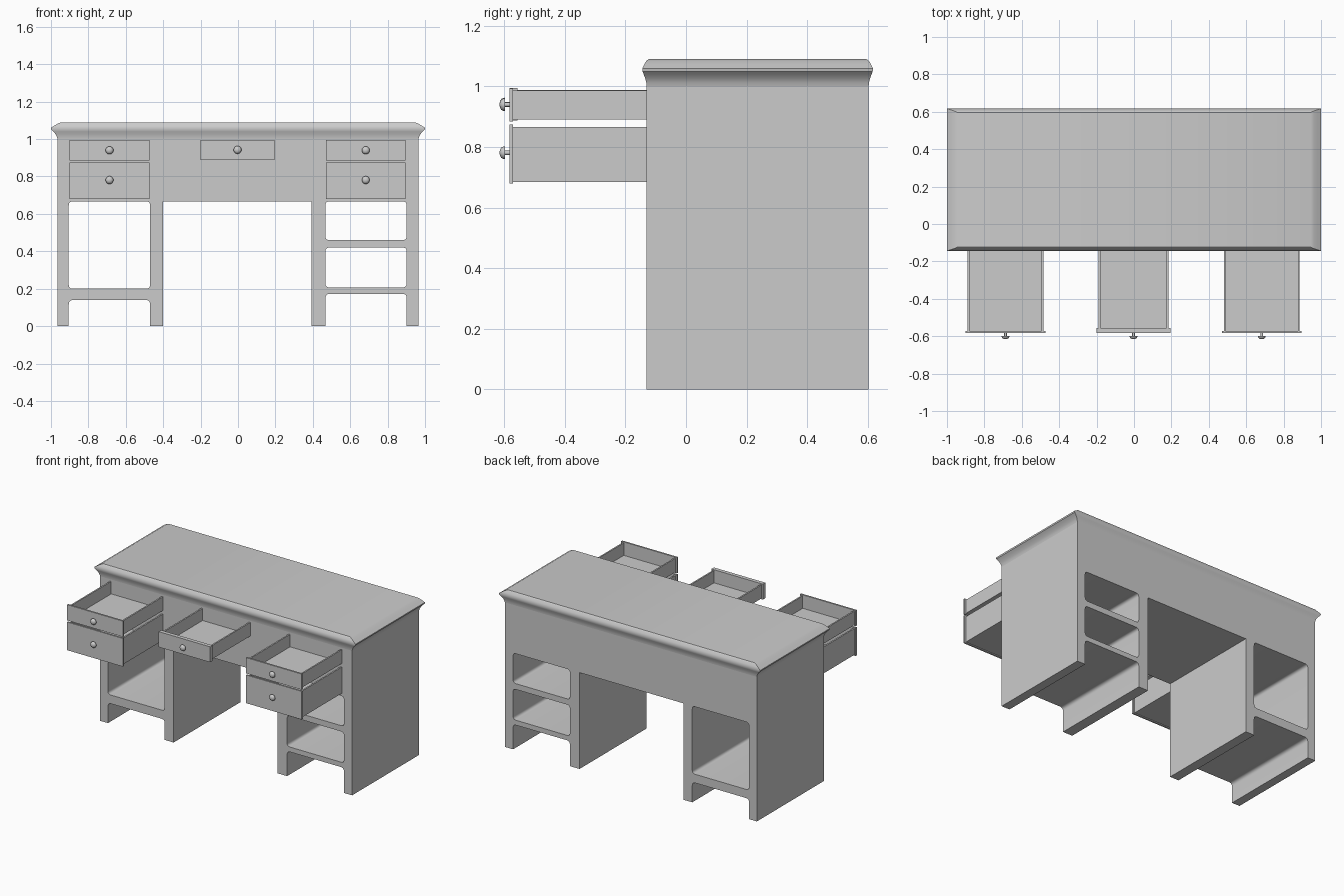
import bpy, bmesh, math
from mathutils import Vector, Matrix

if "Cube" in bpy.data.objects:
    bpy.data.objects.remove(bpy.data.objects["Cube"])

grey = bpy.data.materials.new("plain grey")
grey.diffuse_color = (0.6, 0.6, 0.6, 1)
grey.use_nodes = True
grey.node_tree.nodes["Principled BSDF"].inputs["Base Color"].default_value = grey.diffuse_color
Y0, Y1 = -0.13, 0.603            # front and back of the desk body
YC = (Y0 + Y1) / 2


def finish(name, bm, angle=None):
    bmesh.ops.recalc_face_normals(bm, faces=bm.faces)
    me = bpy.data.meshes.new(name)
    bm.to_mesh(me)
    bm.free()
    me.materials.append(grey)
    ob = bpy.data.objects.new(name, me)
    bpy.context.collection.objects.link(ob)
    if angle:
        bpy.ops.object.select_all(action='DESELECT')
        ob.select_set(True)
        bpy.context.view_layer.objects.active = ob
        bpy.ops.object.shade_smooth_by_angle(angle=math.radians(angle))
    return ob


def rounded(points):
    """Outline with rounded corners; each point is (x, z, radius)."""
    out = []
    for i, (x, z, r) in enumerate(points):
        p = Vector((x, z))
        if r == 0:
            out.append(p)
            continue
        a = Vector(points[i - 1][:2]) - p
        b = Vector(points[(i + 1) % len(points)][:2]) - p
        a, b = p + a.normalized() * r, p + b.normalized() * r
        for k in range(6):
            t = k / 5
            out.append(a * (1 - t) ** 2 + p * 2 * t * (1 - t) + b * t * t)
    return out


def opening(x0, x1, z0, z1, r=0.022):
    return [(x0, z0, r), (x1, z0, r), (x1, z1, r), (x0, z1, r)]


# Body: front outline with shelf openings, extruded front to back
R = 0.025
outline = [(-.965, 0, 0), (-.905, 0, 0), (-.905, .14, R), (-.47, .14, R),
           (-.47, 0, 0), (-.402, 0, 0), (-.402, .667, 0), (.393, .667, 0),
           (.393, 0, 0), (.467, 0, 0), (.467, .173, R), (.902, .173, R),
           (.902, 0, 0), (.965, 0, 0), (.965, 1, 0), (-.965, 1, 0)]
loops = [outline,
         opening(-.905, -.47, .20, .667),
         opening(.467, .902, .207, .42),
         opening(.467, .902, .46, .667)]
cu = bpy.data.curves.new("body_outline", 'CURVE')
cu.dimensions = '2D'
cu.fill_mode = 'BOTH'
cu.extrude = (Y1 - Y0) / 2
for loop in loops:
    pts = rounded(loop)
    sp = cu.splines.new('POLY')
    sp.points.add(len(pts) - 1)
    for q, p in zip(sp.points, pts):
        q.co = (p.x, p.y, 0, 1)
    sp.use_cyclic_u = True
tmp = bpy.data.objects.new("body_outline", cu)
bpy.context.collection.objects.link(tmp)
bpy.context.view_layer.update()
me = bpy.data.meshes.new_from_object(tmp.evaluated_get(bpy.context.evaluated_depsgraph_get()))
bpy.data.objects.remove(tmp)
bm = bmesh.new()
bm.from_mesh(me)
bmesh.ops.remove_doubles(bm, verts=bm.verts, dist=1e-5)
bm.transform(Matrix.Translation((0, YC, 0)) @ Matrix.Rotation(math.pi / 2, 4, 'X'))
finish("desk_body", bm, 30)

# Top: moulded slab lofted from rectangles (half width, half depth, height)
profile = [(.965, .3665, 1.0), (.968, .3675, 1.012), (.975, .371, 1.026),
           (.987, .376, 1.04), (.998, .380, 1.050), (1.0, .3805, 1.060),
           (.980, .374, 1.073), (.962, .368, 1.084), (.945, .360, 1.090)]
bm = bmesh.new()
rings = [[bm.verts.new((sx * hx, YC + sy * hy, z))
          for sx, sy in ((-1, -1), (1, -1), (1, 1), (-1, 1))] for hx, hy, z in profile]
for a, b in zip(rings, rings[1:]):
    for i in range(4):
        j = (i + 1) % 4
        bm.faces.new((a[i], a[j], b[j], b[i]))
bm.faces.new(rings[0][::-1])
bm.faces.new(rings[-1])
finish("desk_top", bm, 35)


def add_box(bm, x0, x1, y0, y1, z0, z1):
    m = Matrix.Translation(((x0 + x1) / 2, (y0 + y1) / 2, (z0 + z1) / 2))
    bmesh.ops.create_cube(bm, size=1, matrix=m @ Matrix.Diagonal((x1 - x0, y1 - y0, z1 - z0, 1)))


def drawer(name, x0, x1, z0, z1, knob_z=None, front=0.012):
    # Tray with front plate
    bm = bmesh.new()
    t, yf, yb = 0.01, -0.583, Y0 + 0.008
    a, b, lo, hi = x0 + .01, x1 - .01, z0 + .006, z1 - .007
    add_box(bm, x0, x1, yf, yf + front, z0, z1)
    yi = yf + front
    add_box(bm, a, b, yi, yb, lo, lo + t)
    add_box(bm, a, a + t, yi, yb, lo + t, hi)
    add_box(bm, b - t, b, yi, yb, lo + t, hi)
    finish(name, bm)
    # Domed knob on a stem, turned around the y axis
    bm = bmesh.new()
    shape = [(0, 0), (.007, 0), (.007, .016), (.021, .016), (.0205, .021),
             (.017, .028), (.010, .032), (0, .034)]
    vs = [bm.verts.new((r, -d, 0)) for r, d in shape]
    es = [bm.edges.new(e) for e in zip(vs, vs[1:])]
    bmesh.ops.spin(bm, geom=vs + es, cent=(0, 0, 0), axis=(0, 1, 0),
                   angle=2 * math.pi, steps=20, use_merge=True)
    bmesh.ops.remove_doubles(bm, verts=bm.verts, dist=1e-5)
    bm.transform(Matrix.Translation(((x0 + x1) / 2, yf + .001, knob_z)))
    finish(name + "_knob", bm, 45)


# Pulled-out drawers
for side, x0, x1 in (("left", -.90, -.474), ("right", .47, .896)):
    drawer(side + "_upper_drawer", x0, x1, .885, .994, .94)
    drawer(side + "_lower_drawer", x0, x1, .679, .874, .781)
drawer("middle_drawer", -.2, .195, .888, .995, .942, 0.027)
